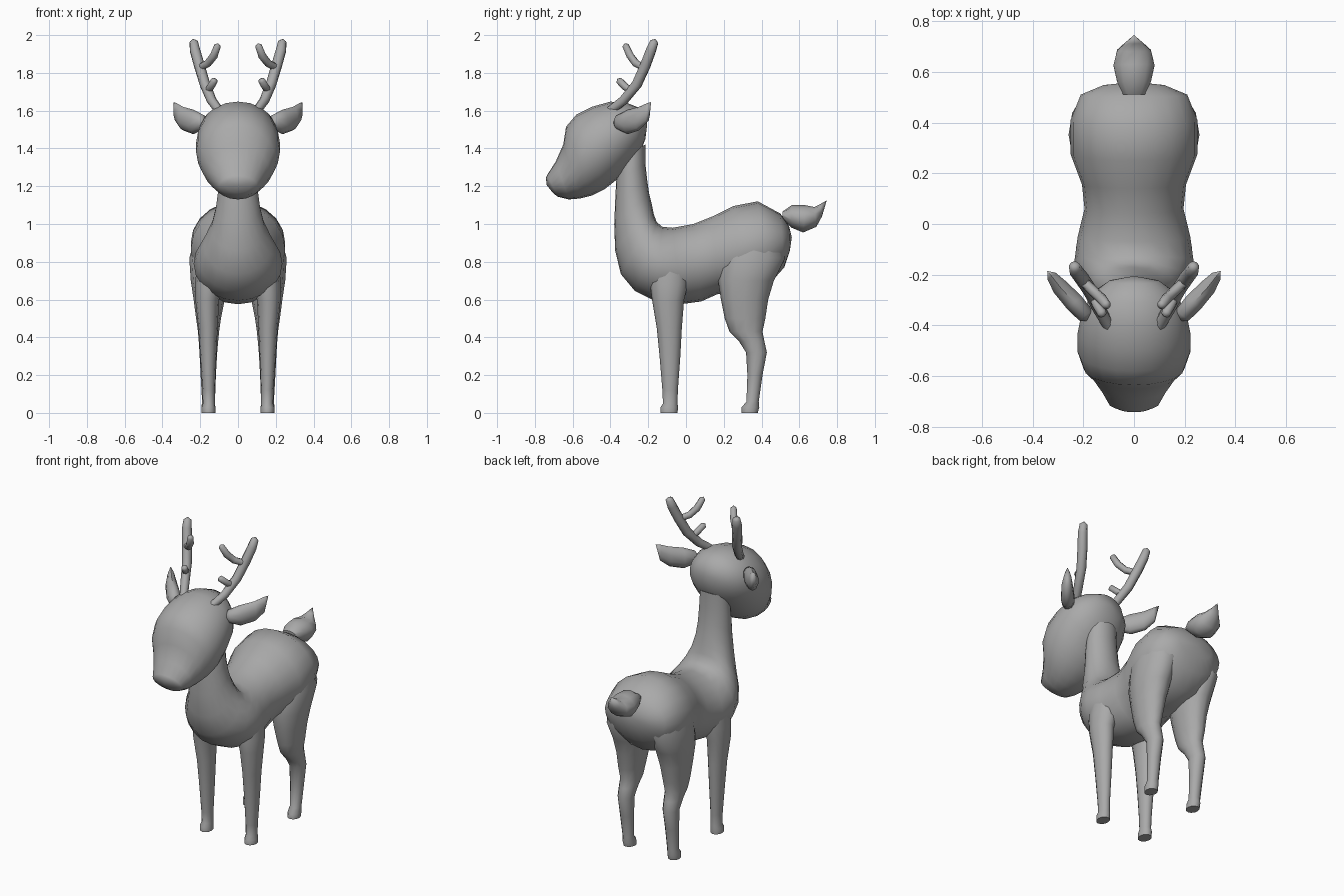
import bpy, bmesh, math
from mathutils import Vector as V

coat = bpy.data.materials.new("grey coat")
coat.diffuse_color = (0.4, 0.4, 0.4, 1)


def loft(name, rings, start=None, end=None, sides=16, mirror=False, angle=55):
    """Skin rings given as (low point, high point, half-width vector); optional tip points."""
    bm = bmesh.new()
    loops = []
    for low, high, half in rings:
        low, high, half = V(low), V(high), V(half)
        mid, up = (low + high) / 2, (high - low) / 2
        loops.append([bm.verts.new(mid + up * math.cos(a) + half * math.sin(a))
                      for a in (2 * math.pi * i / sides for i in range(sides))])
    for a, b in zip(loops, loops[1:]):
        for i in range(sides):
            j = (i + 1) % sides
            bm.faces.new((a[i], a[j], b[j], b[i]))
    for loop, tip in ((loops[0], start), (loops[-1], end)):
        if tip is None:
            bm.faces.new(loop)
        else:
            t = bm.verts.new(tip)
            for i in range(sides):
                bm.faces.new((loop[i], loop[(i + 1) % sides], t))
    if mirror:
        geo = bmesh.ops.duplicate(bm, geom=bm.verts[:] + bm.edges[:] + bm.faces[:])
        for v in geo["geom"]:
            if isinstance(v, bmesh.types.BMVert):
                v.co.x = -v.co.x
    bmesh.ops.recalc_face_normals(bm, faces=bm.faces[:])
    me = bpy.data.meshes.new(name)
    bm.to_mesh(me)
    bm.free()
    me.materials.append(coat)
    ob = bpy.data.objects.new(name, me)
    bpy.context.collection.objects.link(ob)
    bpy.ops.object.select_all(action='DESELECT')
    ob.select_set(True)
    bpy.context.view_layer.objects.active = ob
    bpy.ops.object.shade_smooth_by_angle(angle=math.radians(angle))
    return ob


def centred(rows):
    """Rings across the middle plane: low y, low z, high y, high z, half width."""
    return [((0, a, b), (0, c, d), (w, 0, 0)) for a, b, c, d, w in rows]


def leg(name, rows):
    """Level rings: z, y front, y back, x inner, x outer."""
    loft(name, [(((c + d) / 2, a, z), ((c + d) / 2, b, z), ((d - c) / 2, 0, 0))
                for z, a, b, c, d in rows], sides=12, mirror=True)


def tube(name, path, radii):
    """Round branch with a domed tip."""
    pts = [V(p) for p in path]
    rings = []
    for i, p in enumerate(pts):
        d = (pts[min(i + 1, len(pts) - 1)] - pts[max(i - 1, 0)]).normalized()
        side = d.cross(V((1, 0.3, 0))).normalized()
        r = radii[i]
        rings.append((p - side * r, p + side * r, d.cross(side) * r))
    tip = pts[-1] + d * r * 0.7
    loft(name, rings, end=tip, sides=8, mirror=True, angle=75)


# Torso running from the rump forward and up into the neck
loft("body_and_neck", centred([
    (.55, .86, .545, .99, .12), (.52, .77, .50, 1.055, .21),
    (.44, .68, .38, 1.12, .25), (.30, .63, .25, 1.095, .25),
    (.17, .63, .14, 1.04, .205), (.08, .59, .04, 1.0, .195),
    (-.03, .575, -.07, .98, .222), (-.17, .595, -.125, .985, .235),
    (-.27, .645, -.155, 1.01, .215), (-.345, .735, -.17, 1.05, .18),
    (-.375, .86, -.18, 1.10, .142), (-.38, 1.0, -.195, 1.16, .118),
    (-.375, 1.12, -.205, 1.23, .105), (-.37, 1.22, -.215, 1.32, .10),
    (-.36, 1.35, -.215, 1.42, .09)]), start=(0, .56, .93), sides=20)

# Head, from the back of the skull to the muzzle
loft("head", centred([
    (-.215, 1.45, -.235, 1.61, .10), (-.24, 1.385, -.31, 1.64, .165),
    (-.29, 1.32, -.40, 1.648, .205), (-.36, 1.24, -.50, 1.62, .222),
    (-.43, 1.185, -.58, 1.58, .222), (-.50, 1.15, -.635, 1.515, .20),
    (-.56, 1.135, -.65, 1.42, .165), (-.62, 1.13, -.69, 1.33, .13),
    (-.68, 1.145, -.735, 1.26, .10), (-.705, 1.165, -.742, 1.245, .065)]),
    start=(0, -.205, 1.53), end=(0, -.737, 1.205), sides=20)

# Tail
loft("tail", centred([
    (.51, 1.03, .51, 1.065, .045), (.56, .98, .56, 1.1, .07),
    (.62, .955, .63, 1.1, .085), (.69, .985, .68, 1.09, .07),
    (.72, 1.04, .71, 1.105, .035)]), end=(0, .745, 1.125), sides=10)

# Legs
leg("front_legs", [
    (.80, -.19, .02, .07, .215), (.68, -.19, .01, .08, .228),
    (.60, -.18, -.01, .10, .226), (.45, -.155, -.022, .108, .21),
    (.30, -.14, -.03, .115, .20), (.12, -.125, -.043, .122, .188),
    (.05, -.122, -.045, .122, .186), (.03, -.135, -.042, .12, .192),
    (0, -.135, -.045, .12, .192)])
leg("hind_legs", [
    (.95, .24, .50, .06, .22), (.82, .18, .525, .04, .258),
    (.70, .17, .465, .05, .25), (.60, .185, .435, .07, .235),
    (.50, .205, .42, .09, .222), (.43, .23, .405, .10, .212),
    (.38, .28, .415, .105, .208), (.32, .318, .428, .11, .204),
    (.20, .325, .405, .117, .198), (.06, .32, .385, .122, .19),
    (.03, .295, .388, .12, .194), (0, .295, .38, .12, .192)])

# Ears, thin leaves swept outward and back
loft("ears", [((x, y, a), (x, y, b), (.77 * w, -.63 * w, 0)) for x, y, a, b, w in (
    (.19, -.36, 1.50, 1.58, .035), (.235, -.31, 1.475, 1.605, .04),
    (.29, -.25, 1.495, 1.62, .035), (.325, -.205, 1.54, 1.64, .022))],
    start=(.17, -.385, 1.53), end=(.342, -.185, 1.645), sides=10, mirror=True)

# Antlers: a main beam with two forward tines
tube("antler_beams", [(.10, -.40, 1.60), (.14, -.33, 1.655), (.175, -.26, 1.74),
                      (.205, -.215, 1.84), (.228, -.185, 1.92), (.235, -.168, 1.965)],
     (.024, .026, .028, .029, .028, .023))
tube("antler_lower_tines", [(.165, -.28, 1.70), (.145, -.32, 1.725), (.125, -.355, 1.76)],
     (.018, .02, .019))
tube("antler_upper_tines", [(.20, -.225, 1.83), (.16, -.265, 1.85), (.128, -.295, 1.89),
                            (.108, -.32, 1.945)], (.02, .021, .021, .018))
